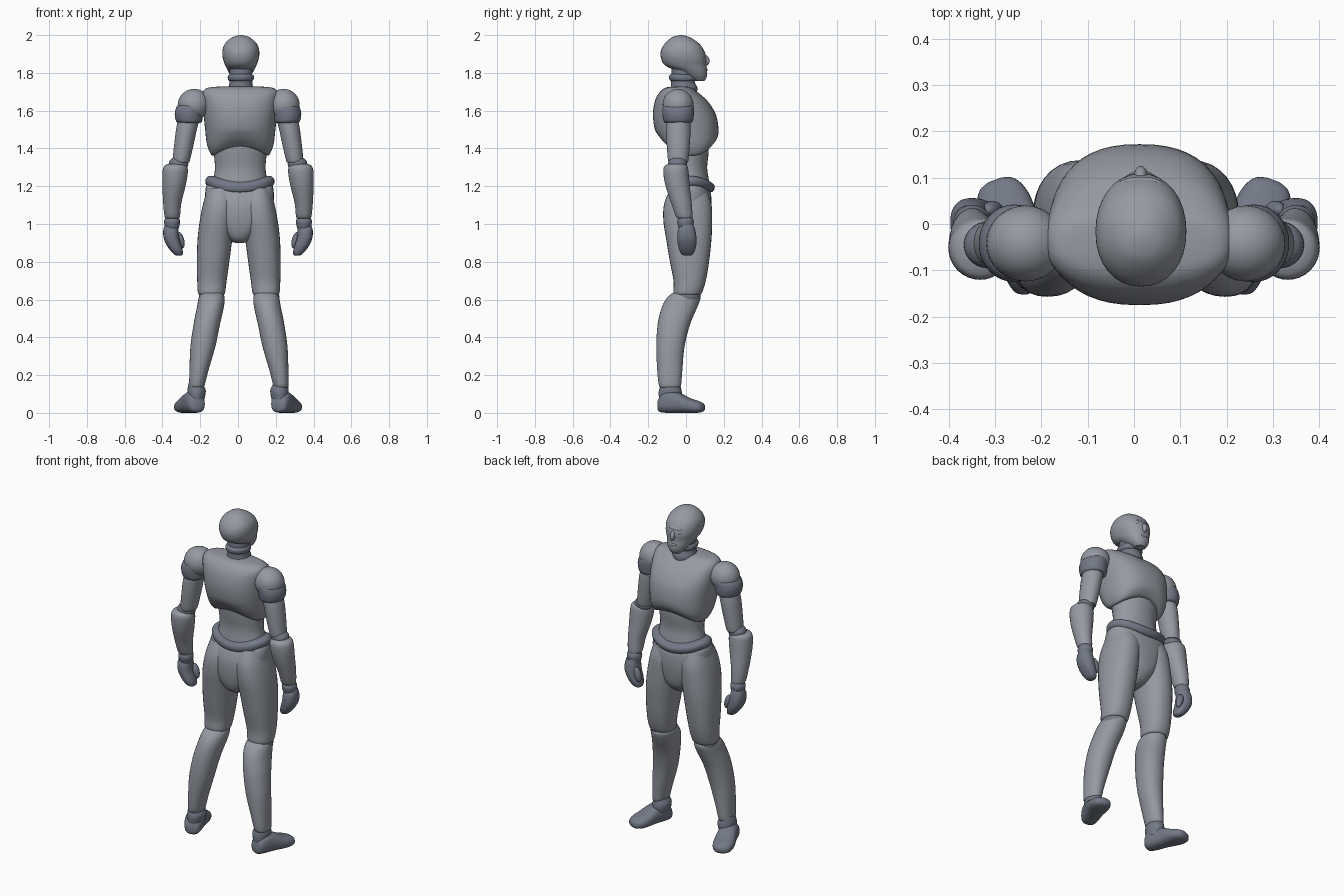
import bpy, bmesh, math
from mathutils import Matrix, Vector


def material(name, rgb):
    m = bpy.data.materials.new(name)
    m.diffuse_color = (*rgb, 1)
    return m


SHELL = material("shell_grey", (0.30, 0.32, 0.36))
JOINT = material("joint_grey", (0.17, 0.19, 0.24))


def finish(name, bm, mat):
    bmesh.ops.recalc_face_normals(bm, faces=bm.faces)
    me = bpy.data.meshes.new(name)
    bm.to_mesh(me)
    bm.free()
    me.materials.append(mat)
    ob = bpy.data.objects.new(name, me)
    bpy.context.collection.objects.link(ob)
    bpy.ops.object.select_all(action='DESELECT')
    ob.select_set(True)
    bpy.context.view_layer.objects.active = ob
    bpy.ops.object.shade_smooth_by_angle(angle=math.radians(40))
    return ob


def spline(a, b, c, d, t):
    return 0.5 * (2 * b + (c - a) * t + (2 * a - 5 * b + 4 * c - d) * t * t
                  + (3 * b - a - 3 * c + d) * t ** 3)


def loft(name, secs, mat=SHELL, side=1, shift=0.0, power=2.0, world=None, warp=None, n=32, sub=4):
    """Skin oval sections (height, x0, x1, y0, y1) smoothly along the height."""
    rows = []
    for i in range(len(secs) - 1):
        q = [secs[max(0, min(len(secs) - 1, i + k))] for k in (-1, 0, 1, 2)]
        for s in range(sub):
            rows.append([spline(*v, s / sub) for v in zip(*q)])
    rows.append(list(secs[-1]))
    bm = bmesh.new()
    rings = []
    for z, x0, x1, y0, y1 in rows:
        ring = []
        for k in range(n):
            a = 2 * math.pi * k / n
            c, s = math.cos(a), math.sin(a)
            p = Vector(((x0 + x1) / 2 + (x1 - x0) / 2 * math.copysign(abs(c) ** (2 / power), c),
                        (y0 + y1) / 2 + (y1 - y0) / 2 * math.copysign(abs(s) ** (2 / power), s), z))
            if warp:
                p = warp(p)
            p = Vector((p.x * side + shift, p.y, p.z))
            ring.append(bm.verts.new(world @ p if world else p))
        rings.append(ring)
    for r0, r1 in zip(rings, rings[1:]):
        for k in range(n):
            bm.faces.new((r0[k], r0[(k + 1) % n], r1[(k + 1) % n], r1[k]))
    bm.faces.new(rings[0])
    bm.faces.new(rings[-1])
    return finish(name, bm, mat)


def ball(name, centre, radii, mat=JOINT, rot=(0, 'X')):
    bm = bmesh.new()
    m = Matrix.Translation(centre) @ Matrix.Rotation(math.radians(rot[0]), 4, rot[1]) @ Matrix.Diagonal((*radii, 1))
    bmesh.ops.create_uvsphere(bm, u_segments=28, v_segments=16, radius=1, matrix=m)
    return finish(name, bm, mat)


# Head, facing +y, with face features
CX = 0.015
loft("head", [(1.757, -.03, .03, .05, .098), (1.78, -.05, .05, .0, .11), (1.81, -.068, .068, -.05, .112),
              (1.84, -.083, .083, -.112, .108), (1.88, -.096, .096, -.133, .108),
              (1.92, -.097, .097, -.132, .095), (1.955, -.084, .084, -.112, .07),
              (1.985, -.052, .052, -.08, .028), (1.997, -.022, .022, -.05, -.005),
              (2.0, -.004, .004, -.03, -.022)], shift=CX, power=2.15)
ball("nose", (CX, .102, 1.868), (.015, .022, .03), SHELL, (20, 'X'))
ball("brow", (CX, .082, 1.908), (.05, .02, .012), SHELL)
ball("mouth", (CX, .105, 1.815), (.026, .01, .009), SHELL)
for s, tag in ((1, "right"), (-1, "left")):
    ball("eye_" + tag, (CX + s * .033, .091, 1.887), (.014, .01, .008))

# Neck and collar
loft("neck", [(1.68, -.075, .075, -.1, .055), (1.72, -.066, .066, -.082, .06), (1.76, -.06, .06, -.078, .045),
              (1.84, -.062, .062, -.075, .05)], JOINT, shift=CX)
loft("neck_collar", [(1.755, -.058, .058, -.076, .045), (1.765, -.068, .068, -.088, .055),
                     (1.785, -.068, .068, -.09, .052), (1.795, -.055, .055, -.075, .04)], JOINT, shift=CX)


# Ribcage with an arched lower rim
def rib_arch(p):
    low = max(0, min(1, (1.50 - p.z) / .13))
    p.z += .055 * low * max(0, 1 - (p.x / .15) ** 2)
    return p


loft("ribcage", [(1.355, -.13, .13, -.075, .115), (1.365, -.153, .153, -.10, .14), (1.42, -.176, .176, -.135, .165),
                 (1.50, -.186, .186, -.165, .172), (1.58, -.194, .194, -.175, .158),
                 (1.65, -.20, .20, -.165, .115), (1.695, -.20, .20, -.142, .065),
                 (1.72, -.175, .175, -.112, .03), (1.727, -.12, .12, -.08, .01)],
     shift=.012, power=2.4, warp=rib_arch, n=48)

# Waist and flared belt
loft("waist", [(1.17, -.16, .16, -.09, .13), (1.24, -.142, .142, -.08, .12), (1.30, -.134, .134, -.075, .112),
               (1.38, -.14, .14, -.085, .12), (1.45, -.14, .14, -.09, .12)], shift=.012)


def belt_dip(p):
    p.z -= .035 * max(0, 1 - (p.x / .17) ** 2)
    return p


loft("hip_belt", [(1.20, -.165, .165, -.085, .125), (1.21, -.18, .18, -.098, .145), (1.235, -.182, .182, -.1, .152),
                  (1.255, -.165, .165, -.085, .135), (1.265, -.14, .14, -.07, .11)],
     JOINT, shift=.01, warp=belt_dip)

# Pelvis tapering to the crotch
loft("pelvis", [(.935, -.035, .035, -.055, .05), (.955, -.065, .065, -.085, .085), (1.0, -.115, .115, -.105, .118),
                (1.07, -.17, .17, -.115, .132), (1.14, -.182, .182, -.112, .136),
                (1.20, -.176, .176, -.092, .13), (1.215, -.155, .155, -.075, .11)],
     shift=.008, power=2.3, warp=belt_dip)

for s, tag in ((1, "right"), (-1, "left")):
    # Legs
    loft("thigh_" + tag, [(.625, .085, .205, -.055, .07), (.635, .073, .216, -.066, .084), (.70, .064, .22, -.066, .105),
                          (.80, .05, .222, -.085, .122), (.92, .034, .218, -.105, .135),
                          (1.02, .02, .206, -.12, .138), (1.11, .015, .188, -.115, .134),
                          (1.19, .03, .165, -.08, .105)], side=s, shift=.004, power=2.25)
    ball("knee_" + tag, (s * .147 + .006, .005, .615), (.066, .072, .055))
    loft("shin_" + tag, [(.135, .192, .255, -.13, -.04), (.145, .182, .263, -.143, -.027), (.22, .163, .262, -.152, -.02),
                         (.35, .125, .257, -.157, -.008), (.47, .1, .24, -.15, .022),
                         (.56, .08, .222, -.128, .06), (.61, .076, .213, -.1, .078),
                         (.635, .085, .2, -.07, .07)], side=s, shift=.005, power=2.15)
    loft("ankle_" + tag, [(.06, .18, .268, -.14, -.03), (.10, .172, .268, -.145, -.022), (.125, .172, .268, -.142, -.025),
                          (.16, .19, .26, -.13, -.035)], JOINT, side=s)
    # Splayed foot, lofted heel to toe
    turn = Matrix.Translation((s * .212, -.145, 0)) @ Matrix.Rotation(-s * math.radians(20), 4, 'Z')
    turn = turn @ Matrix(((1, 0, 0, 0), (0, 0, 1, 0), (0, 1, 0, 0), (0, 0, 0, 1)))
    loft("foot_" + tag, [(.0, -.02, .02, .015, .05), (.012, -.042, .042, .004, .085), (.05, -.052, .052, 0, .115),
                         (.11, -.054, .054, 0, .108), (.17, -.06, .06, 0, .08), (.215, -.056, .056, 0, .065),
                         (.245, -.04, .04, .006, .052), (.256, -.015, .015, .018, .038)],
         side=s, power=2.5, world=turn, mat=JOINT)

    # Shoulders and upper arms
    ball("shoulder_cap_" + tag, (s * .238 + .004, -.042, 1.632), (.085, .082, .083), SHELL, (s * 25, 'Y'))
    loft("shoulder_band_" + tag, [(1.535, .20, .31, -.105, .022), (1.545, .19, .328, -.118, .036),
                                  (1.585, .185, .335, -.125, .042), (1.62, .18, .325, -.122, .04),
                                  (1.635, .18, .305, -.11, .03)], JOINT, side=s)
    loft("upper_arm_" + tag, [(1.325, .262, .338, -.085, .005), (1.335, .255, .346, -.095, .012),
                              (1.42, .235, .338, -.102, .02), (1.50, .218, .328, -.105, .024),
                              (1.57, .2, .315, -.1, .02)], side=s)
    ball("elbow_" + tag, (s * .315, -.045, 1.318), (.052, .05, .04))
    # Forearm, wrist, hand and thumb
    loft("forearm_" + tag, [(1.03, .322, .375, -.035, .025), (1.038, .308, .388, -.052, .034), (1.11, .3, .396, -.078, .03),
                            (1.20, .278, .4, -.108, .02), (1.27, .266, .4, -.12, .014),
                            (1.305, .27, .392, -.115, .008), (1.318, .29, .37, -.09, -.01)], side=s)
    loft("wrist_" + tag, [(.97, .315, .385, -.035, .035), (1.0, .308, .39, -.045, .04), (1.02, .308, .39, -.045, .04),
                          (1.05, .32, .375, -.03, .025)], JOINT, side=s)
    loft("hand_" + tag, [(.832, .302, .325, -.008, .022), (.842, .292, .342, -.025, .038), (.875, .296, .37, -.04, .052),
                         (.92, .31, .392, -.046, .056), (.965, .316, .396, -.044, .05),
                         (.995, .32, .388, -.03, .04)], JOINT, side=s, power=2.4)
    ball("thumb_" + tag, (s * .305, .03, .915), (.02, .02, .045), JOINT, (s * 15, 'Y'))
